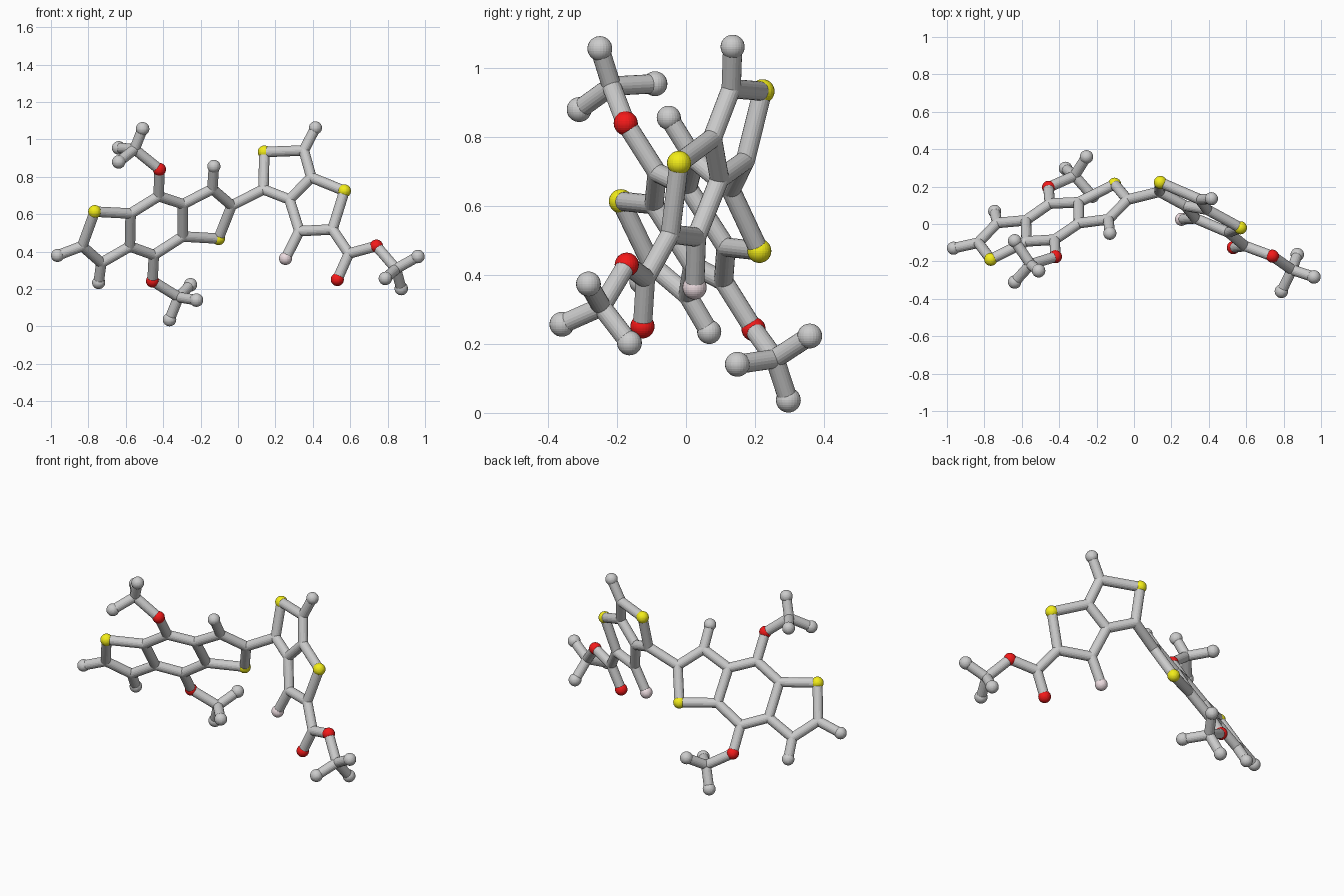
import bpy, bmesh
from mathutils import Vector

if "Cube" in bpy.data.objects:
    bpy.data.objects.remove(bpy.data.objects["Cube"])

BALL, STICK = 0.035, 0.028


def material(name, rgb):
    m = bpy.data.materials.new(name)
    m.diffuse_color = (*rgb, 1)
    m.use_nodes = True
    m.node_tree.nodes["Principled BSDF"].inputs["Base Color"].default_value = m.diffuse_color
    return m


red = material("red", (0.9, 0.01, 0.01))
yellow = material("yellow", (0.9, 0.85, 0.01))
pink = material("pale_pink", (0.85, 0.72, 0.75))


def ball(name, p, r=BALL, mat=None):
    bm = bmesh.new()
    bmesh.ops.create_uvsphere(bm, u_segments=24, v_segments=16, radius=r)
    me = bpy.data.meshes.new(name)
    bm.to_mesh(me)
    bm.free()
    if mat:
        me.materials.append(mat)
    ob = bpy.data.objects.new(name, me)
    ob.location = p
    bpy.context.collection.objects.link(ob)


def stick(name, a, b):
    d = b - a
    bm = bmesh.new()
    bmesh.ops.create_cone(bm, cap_ends=True, segments=20, radius1=STICK,
                          radius2=STICK, depth=d.length)
    me = bpy.data.meshes.new(name)
    bm.to_mesh(me)
    bm.free()
    ob = bpy.data.objects.new(name, me)
    ob.location = (a + b) / 2
    ob.rotation_mode = 'QUATERNION'
    ob.rotation_quaternion = d.to_track_quat('Z', 'Y')
    bpy.context.collection.objects.link(ob)


# The two flat ring systems: y follows from x and z on each plane
def left(x, z):
    return Vector((x, 0.5665 + 0.465 * x - 0.65 * z, z))


def right(x, z):
    return Vector((x, 0.0424 - 0.44 * x + 0.259 * z, z))


# Three fused rings on the left
L = {k: left(*v) for k, v in dict(
    S1=(-.766, .614), C2=(-.833, .430), C3=(-.731, .340), C3a=(-.578, .428),
    C7a=(-.574, .604), C8=(-.424, .697), C8a=(-.294, .654), C4a=(-.296, .481),
    C4=(-.450, .382), S5=(-.104, .470), C6=(-.034, .647), C7=(-.137, .735),
    H2=(-.965, .380), H3=(-.745, .235), H7=(-.129, .856),
    O8=(-.420, .840), O4=(-.457, .243)).items()}

# Two fused rings and the side group on the right
R = {k: right(*v) for k, v in dict(
    C1=(.136, .733), S2=(.141, .933), C3=(.352, .941), C3a=(.392, .797),
    S4=(.569, .725), C5=(.505, .519), C6=(.328, .510), C6a=(.275, .679),
    H3=(.414, 1.062), F6=(.254, .364), C7=(.593, .390), O7=(.531, .251),
    O8=(.740, .430)).items()}


def build(side, atoms, chains):
    for chain in chains:
        keys = chain.split()
        for a, b in zip(keys, keys[1:]):
            stick(f"{side}_bond_{a}_{b}", atoms[a], atoms[b])
    for k, p in atoms.items():
        kind = k[0]
        if kind == 'C':
            ball(f"{side}_carbon_joint_{k}", p, STICK)
        elif kind == 'S':
            ball(f"{side}_sulfur_ball_{k}", p, mat=yellow)
        elif kind == 'O':
            ball(f"{side}_oxygen_ball_{k}", p, mat=red)
        elif kind == 'F':
            ball(f"{side}_fluorine_ball_{k}", p, mat=pink)
        else:
            ball(f"{side}_hydrogen_ball_{k}", p)


build("left", L, ["S1 C2 C3 C3a C7a S1", "C7a C8 C8a C4a C4 C3a",
                  "C4a S5 C6 C7 C8a", "C2 H2", "C3 H3", "C7 H7",
                  "C8 O8", "C4 O4"])
build("right", R, ["C1 S2 C3 C3a C6a C1", "C3a S4 C5 C6 C6a", "C3 H3",
                   "C6 F6", "C5 C7 O7", "C7 O8"])

# Link between both halves
stick("linking_bond", L["C6"], R["C1"])


# Three-pronged end groups on the oxygens
def end_group(name, root, centre, tips):
    c = Vector(centre)
    stick(name + "_stem", root, c)
    ball(name + "_joint", c, STICK)
    for i, t in enumerate(tips):
        stick(f"{name}_prong_{i}", c, Vector(t))
        ball(f"{name}_tip_{i}", t, 0.036)


end_group("upper_end_group", L["O8"], (-.553, -.216, .948),
          [(-.51, -.25, 1.057), (-.638, -.09, .955), (-.638, -.31, .88)])
end_group("lower_end_group", L["O4"], (-.318, .258, .157),
          [(-.366, .297, .037), (-.222, .149, .141), (-.254, .359, .223)])
end_group("right_end_group", R["O8"], (.845, -.245, .308),
          [(.962, -.283, .374), (.873, -.164, .203), (.788, -.36, .257)])
